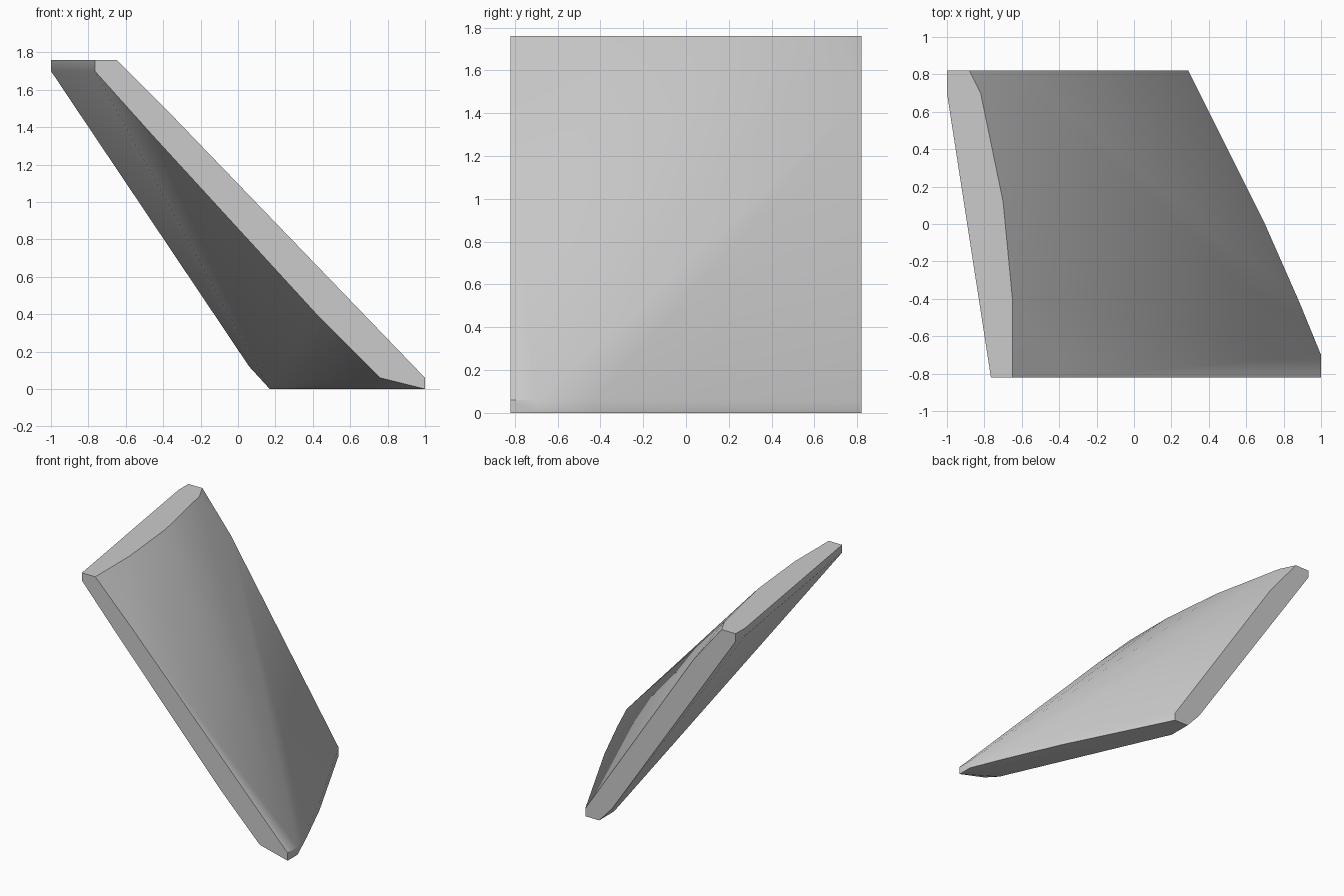
import bpy
import bmesh

cube = bpy.data.objects.get("Cube")
if cube:
    bpy.data.objects.remove(cube, do_unlink=True)

FRONT, BACK, TOP, RIM = -0.82, 0.82, 1.76, 0.06

# Outlines (x, y) of the level ends of the slab
top_outer = [(-1, BACK), (-1, 0.7), (-0.765, FRONT)]
top_inner = [(-0.65, FRONT), (-0.65, -0.4), (-0.70, 0.12), (-0.82, 0.7), (-0.88, BACK)]
foot_outer = [(1, FRONT), (1, -0.70), (0.885, -0.42), (0.70, 0), (0.29, BACK)]
foot_inner = [(0.75, -0.66), (0.17, 0.64), (0.17, BACK)]

# Bends (x, z) along the upper and lower edges of the front and back sides
front_bends = [(-0.34, 1.45), (-0.46, 1.36), (0.42, 0.40), (0.76, RIM)]
back_bends = [(-0.64, 1.465), (0.06, 0.12)]


def level(outline, z):
    return [(x, y, z) for x, y in outline]


def side(bends, y):
    return [(x, y, z) for x, z in bends]


corners = (
    level(top_outer + top_inner, TOP) + level(top_outer, TOP - RIM)
    + level(foot_outer + foot_inner, 0) + level(foot_outer, RIM)
    + side(front_bends, FRONT) + side(back_bends, BACK)
)

# Slanted slab: convex skin stretched over its corners
bm = bmesh.new()
for corner in corners:
    bm.verts.new(corner)
bmesh.ops.convex_hull(bm, input=bm.verts)
loose = [v for v in bm.verts if not v.link_faces]
bmesh.ops.delete(bm, geom=loose, context='VERTS')
bmesh.ops.recalc_face_normals(bm, faces=bm.faces)
mesh = bpy.data.meshes.new("slanted_slab")
bm.to_mesh(mesh)
bm.free()
slab = bpy.data.objects.new("slanted_slab", mesh)
bpy.context.collection.objects.link(slab)

# Plain grey finish
grey = bpy.data.materials.new("light_grey")
grey.use_nodes = True
colour = (0.6, 0.6, 0.6, 1)
grey.diffuse_color = colour
grey.node_tree.nodes["Principled BSDF"].inputs["Base Color"].default_value = colour
mesh.materials.append(grey)

# Soft broad faces, crisp rim edges
bpy.context.view_layer.objects.active = slab
slab.select_set(True)
bpy.ops.object.shade_smooth_by_angle(angle=0.6)
